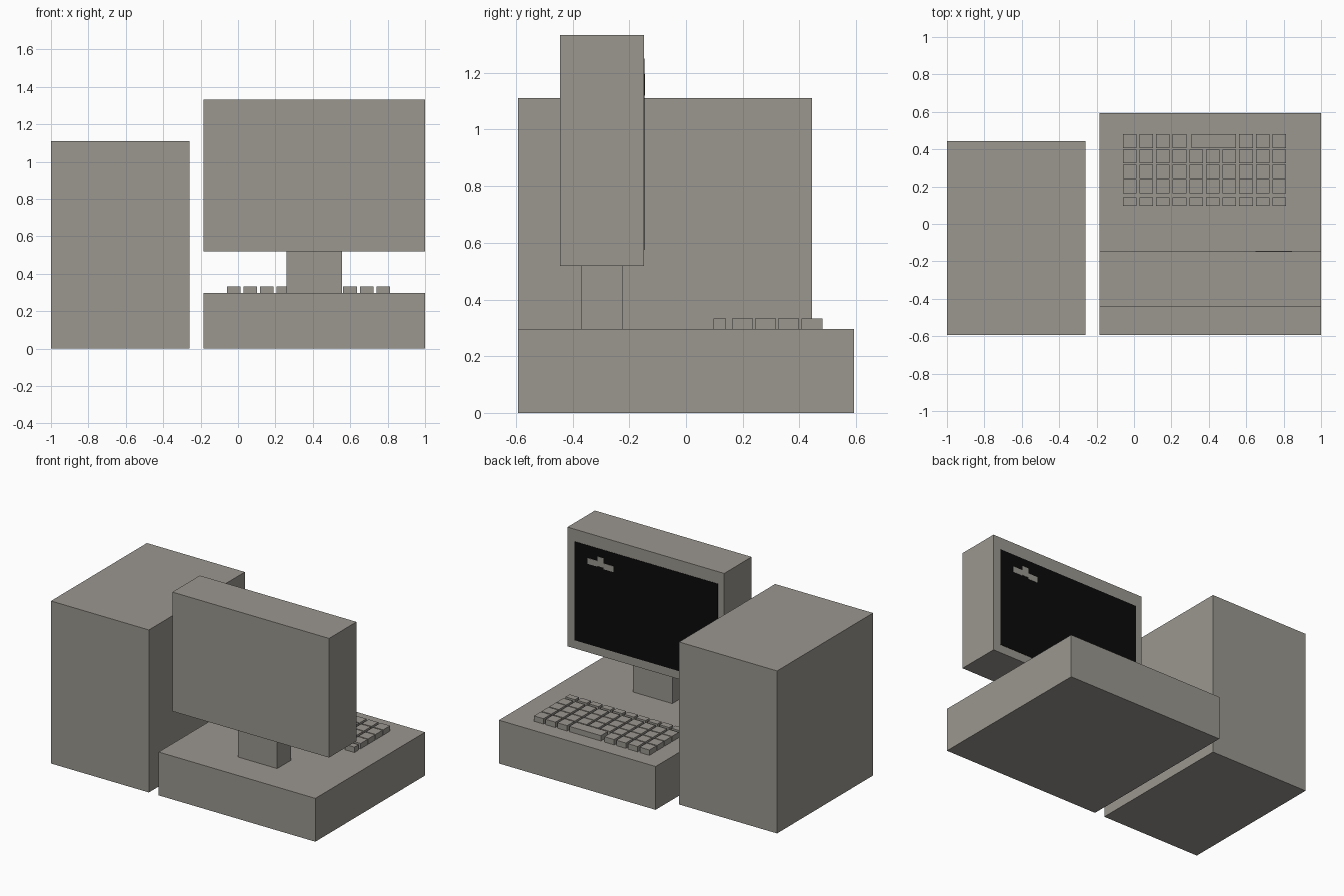
import bpy
import bmesh
from mathutils import Vector

if "Cube" in bpy.data.objects:
    bpy.data.objects.remove(bpy.data.objects["Cube"])


def material(name, rgb):
    m = bpy.data.materials.new(name)
    m.diffuse_color = (*rgb, 1.0)
    m.use_nodes = True
    m.node_tree.nodes["Principled BSDF"].inputs["Base Color"].default_value = m.diffuse_color
    return m


GREY = material("warm_grey", (0.328, 0.309, 0.279))
BLACK = material("screen_black", (0.003, 0.003, 0.003))


def boxes(name, extents, mat):
    """One object made of boxes given as (x0, x1, y0, y1, z0, z1)."""
    bm = bmesh.new()
    for x0, x1, y0, y1, z0, z1 in extents:
        verts = bmesh.ops.create_cube(bm, size=1.0)["verts"]
        centre = Vector((x0 + x1, y0 + y1, z0 + z1)) / 2
        for v in verts:
            v.co = v.co * Vector((x1 - x0, y1 - y0, z1 - z0)) + centre
    mesh = bpy.data.meshes.new(name)
    bm.to_mesh(mesh)
    bm.free()
    mesh.materials.append(mat)
    obj = bpy.data.objects.new(name, mesh)
    bpy.context.collection.objects.link(obj)
    return obj


# Main bodies
U = 2 / 27          # the model sits on a regular unit grid
LEFT = -1 + 11 * U  # left side of base and monitor
BACK = -8 * U
DESK = 4 * U        # top of the keyboard base
SCREEN_Y = -2 * U   # face of the monitor that holds the screen

boxes("tower_case", [(-1, -1 + 10 * U, BACK, 6 * U, 0, 15 * U)], GREY)
boxes("keyboard_base", [(LEFT, 1, BACK, -BACK, 0, DESK)], GREY)
boxes("monitor_neck", [(LEFT + 6 * U, LEFT + 10 * U, -5 * U, -3 * U, DESK, 7 * U)], GREY)
boxes("monitor_case", [(LEFT, 1, -6 * U, SCREEN_Y, 7 * U, 18 * U)], GREY)

# Screen plate with a small grey mark in its corner
boxes("screen", [(-0.137, 0.945, SCREEN_Y, SCREEN_Y + 0.002, 0.575, 1.25)], BLACK)
boxes("screen_mark", [(x0, x1, SCREEN_Y, SCREEN_Y + 0.004, z0, z1) for x0, x1, z0, z1 in
                      ((0.77, 0.845, 1.125, 1.165),
                       (0.725, 0.77, 1.13, 1.195),
                       (0.65, 0.725, 1.12, 1.16))], GREY)

# Keyboard: four rows of ten keys, then a row with the space bar
KEY_X, PITCH, KEY_W, KEY_TOP = -0.06, 0.0889, 0.073, 0.333
ROWS = [(0.097, 0.141), (0.163, 0.237), (0.244, 0.318), (0.325, 0.399), (0.407, 0.481)]
keys = []
for row, (y0, y1) in enumerate(ROWS):
    for col in range(10):
        if row == 4 and 4 <= col <= 6:
            continue
        x = KEY_X + col * PITCH
        keys.append((x, x + KEY_W, y0, y1, DESK, KEY_TOP))
boxes("keys", keys, GREY)
boxes("space_bar", [(0.307, 0.545, *ROWS[4], DESK, KEY_TOP)], GREY)
